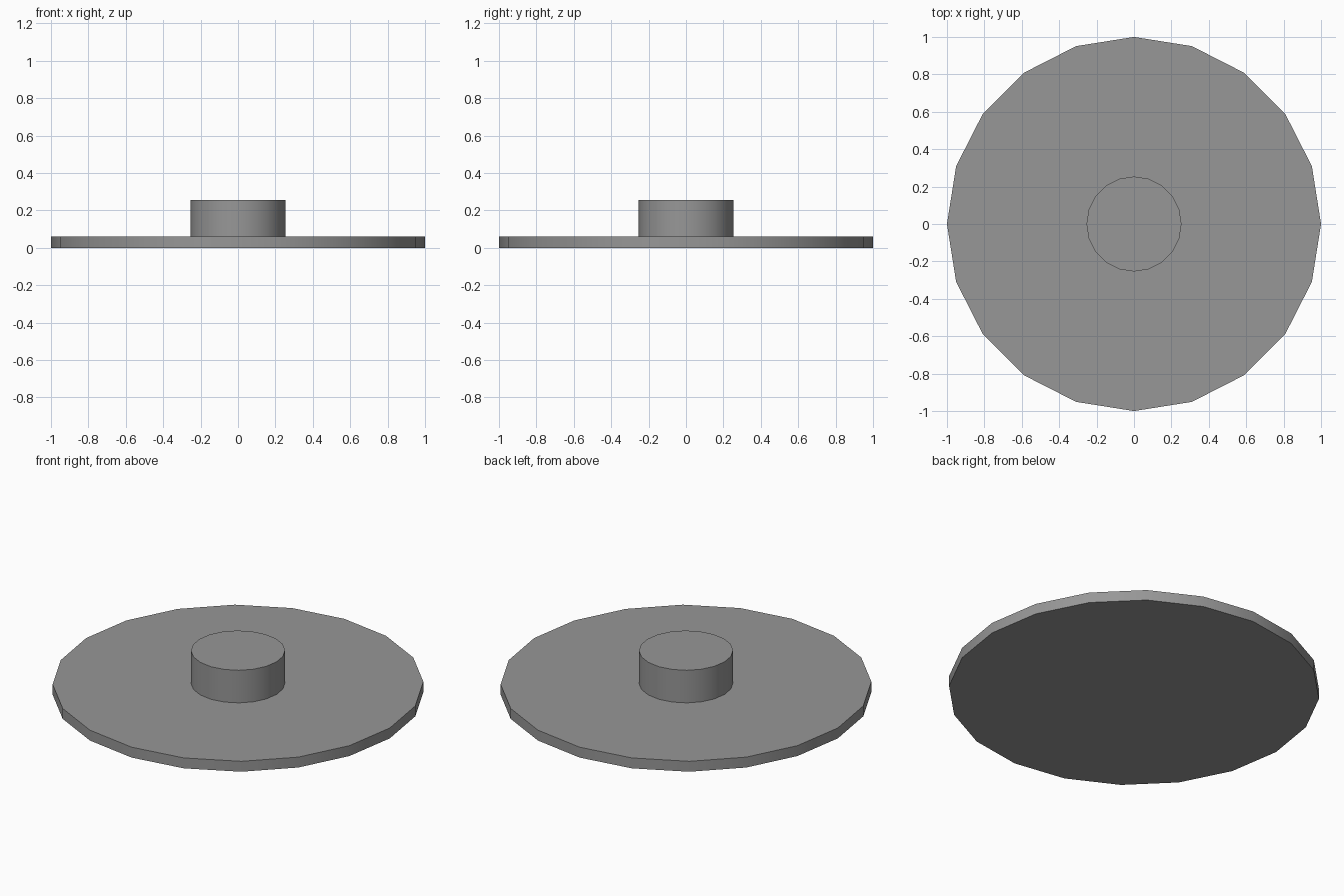
import bpy, math

if "Cube" in bpy.data.objects:
    bpy.data.objects.remove(bpy.data.objects["Cube"])

SIDES = 20

# Mid-dark grey shared by both parts
grey = bpy.data.materials.new("dark_grey")
grey.diffuse_color = (0.31, 0.31, 0.31, 1)
grey.use_nodes = True
grey.node_tree.nodes["Principled BSDF"].inputs["Base Color"].default_value = grey.diffuse_color


def cylinder(name, radius, z0, z1):
    """Upright low-poly cylinder between two heights, with a corner on +y."""
    bpy.ops.mesh.primitive_cylinder_add(
        vertices=SIDES, radius=radius, depth=z1 - z0,
        location=(0, 0, (z0 + z1) / 2))
    obj = bpy.context.object
    obj.name = name
    obj.data.materials.append(grey)
    bpy.ops.object.shade_smooth_by_angle(angle=math.radians(30))
    return obj


# Wide flat base plate
cylinder("base_disc", 1.0, 0.0, 0.062)

# Central raised hub, seated slightly into the plate
cylinder("centre_hub", 0.254, 0.05, 0.256)
